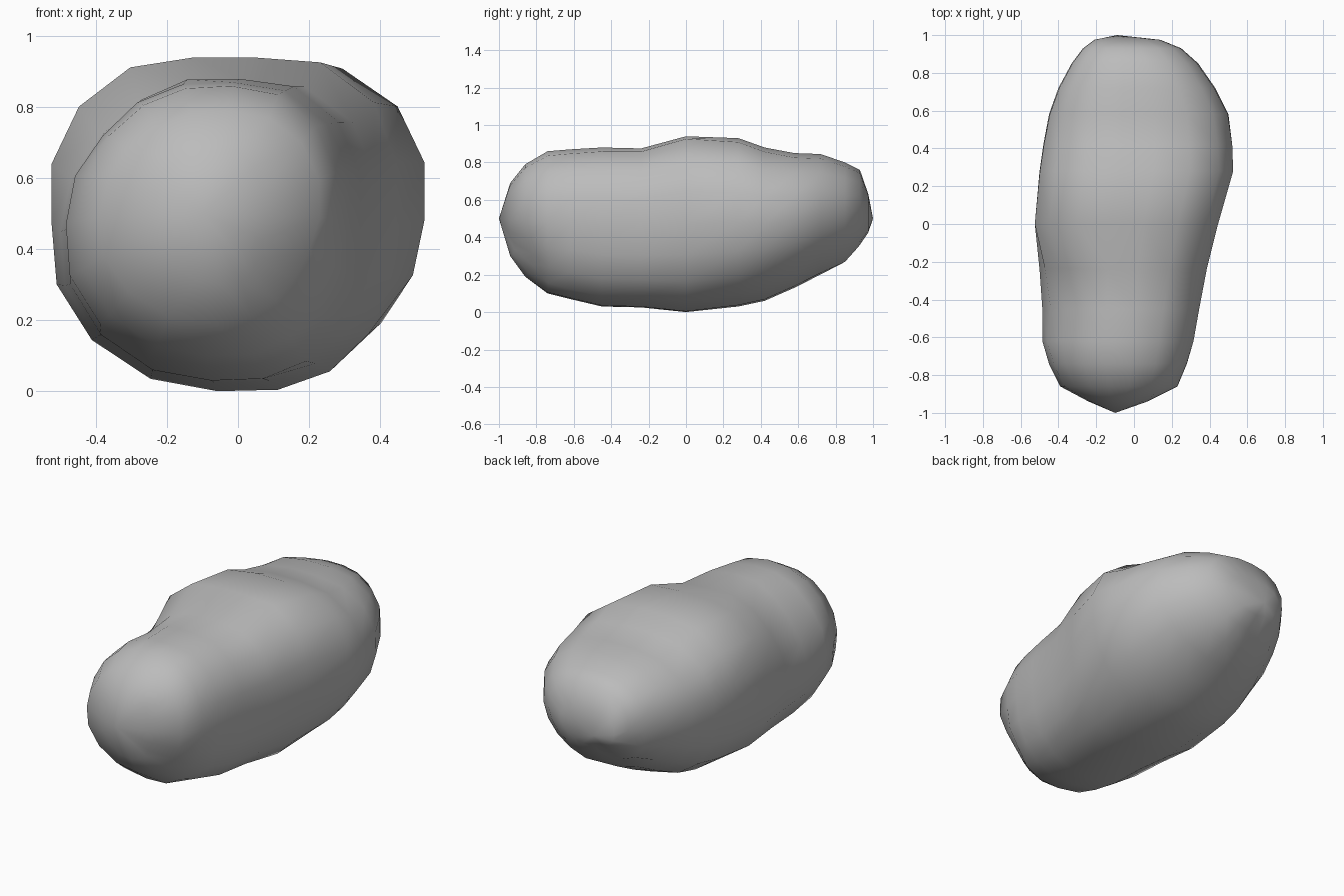
import bpy, bmesh, math
from mathutils import Vector

cube = bpy.data.objects.get("Cube")
if cube:
    bpy.data.objects.remove(cube, do_unlink=True)

# Plain grey stone
stone = bpy.data.materials.new("grey_stone")
stone.use_nodes = True
GREY = (0.5, 0.5, 0.5, 1)
stone.diffuse_color = GREY
bsdf = stone.node_tree.nodes["Principled BSDF"]
bsdf.inputs["Base Color"].default_value = GREY
bsdf.inputs["Roughness"].default_value = 0.9

SIDES = 18
FRONT_TIP = Vector((-0.1, -1, 0.5))
BACK_TIP = Vector((-0.09, 1, 0.5))

# Cross-sections along the body: y, x min, x max, z min, z max
SECTIONS = [
    (-0.94, -0.24, 0.07, 0.30, 0.69),
    (-0.86, -0.39, 0.23, 0.19, 0.79),
    (-0.74, -0.45, 0.28, 0.10, 0.86),
    (-0.62, -0.485, 0.315, 0.07, 0.87),
    (-0.45, -0.485, 0.345, 0.03, 0.88),
    (-0.24, -0.50, 0.385, 0.025, 0.875),
    (0.0, -0.525, 0.445, 0.0, 0.94),
    (0.28, -0.50, 0.525, 0.03, 0.93),
    (0.42, -0.48, 0.52, 0.06, 0.88),
    (0.58, -0.45, 0.50, 0.13, 0.85),
    (0.72, -0.40, 0.43, 0.20, 0.845),
    (0.85, -0.33, 0.34, 0.26, 0.80),
    (0.93, -0.27, 0.25, 0.34, 0.76),
    (0.975, -0.21, 0.14, 0.42, 0.63),
]

# Fullness of the four corners: upper +x, upper -x, lower -x, lower +x
FRONT_SWELL = (0.09, -0.02, 0.09, 0.0)
MIDDLE_SWELL = (0.14, 0.10, 0.08, 0.02)
BACK_SWELL = (0.07, 0.08, 0.03, -0.05)

# Worn hollows: centre, radius, depth
HOLLOWS = [
    (Vector((-0.42, -0.38, 0.76)), 0.30, 0.045),
    (Vector((-0.12, 0.92, 0.30)), 0.18, 0.04),
    (Vector((0.16, -0.88, 0.27)), 0.20, 0.05),
]


def corner_swell(angle, y):
    """Scale that fills or flattens a corner, blended along the body."""
    end = FRONT_SWELL if y < 0 else BACK_SWELL
    t = min(abs(y) / 0.8, 1)
    quadrant = int(angle / (math.pi / 2)) % 4
    amount = MIDDLE_SWELL[quadrant] * (1 - t) + end[quadrant] * t
    return 1 + amount * abs(math.sin(2 * angle))


def keel_shift(y):
    """The lowest line lies to the +x side, less so toward the back."""
    return 0.07 if y < 0.1 else 0.0


bm = bmesh.new()
rings = []
for y, x0, x1, z0, z1 in SECTIONS:
    ring = []
    for i in range(SIDES):
        a = math.tau * i / SIDES
        c, s = math.cos(a), math.sin(a)
        k = corner_swell(a, y)
        x = (x0 + x1) / 2 + (x1 - x0) / 2 * c * k
        z = (z0 + z1) / 2 + (z1 - z0) / 2 * s * k
        x += keel_shift(y) * min(s, 0) ** 2
        ring.append(bm.verts.new((min(max(x, x0), x1), y, min(max(z, z0), z1))))
    rings.append(ring)

# Skin between sections, and fans at both ends
for a, b in zip(rings, rings[1:]):
    for i in range(SIDES):
        j = (i + 1) % SIDES
        bm.faces.new((a[i], a[j], b[j], b[i]))
for ring, tip in ((rings[0], FRONT_TIP), (rings[-1], BACK_TIP)):
    v = bm.verts.new(tip)
    for i in range(SIDES):
        bm.faces.new((ring[i], ring[(i + 1) % SIDES], v))
bmesh.ops.recalc_face_normals(bm, faces=bm.faces)

# Press the hollows in along the surface normals
bm.normal_update()
for v in bm.verts:
    start = v.co.copy()
    for centre, radius, depth in HOLLOWS:
        d = (start - centre).length / radius
        if d < 1:
            v.co -= v.normal * depth * (1 - d * d)

mesh = bpy.data.meshes.new("boulder")
bm.to_mesh(mesh)
bm.free()
mesh.materials.append(stone)
boulder = bpy.data.objects.new("boulder", mesh)
bpy.context.collection.objects.link(boulder)
for p in mesh.polygons:
    p.use_smooth = True
